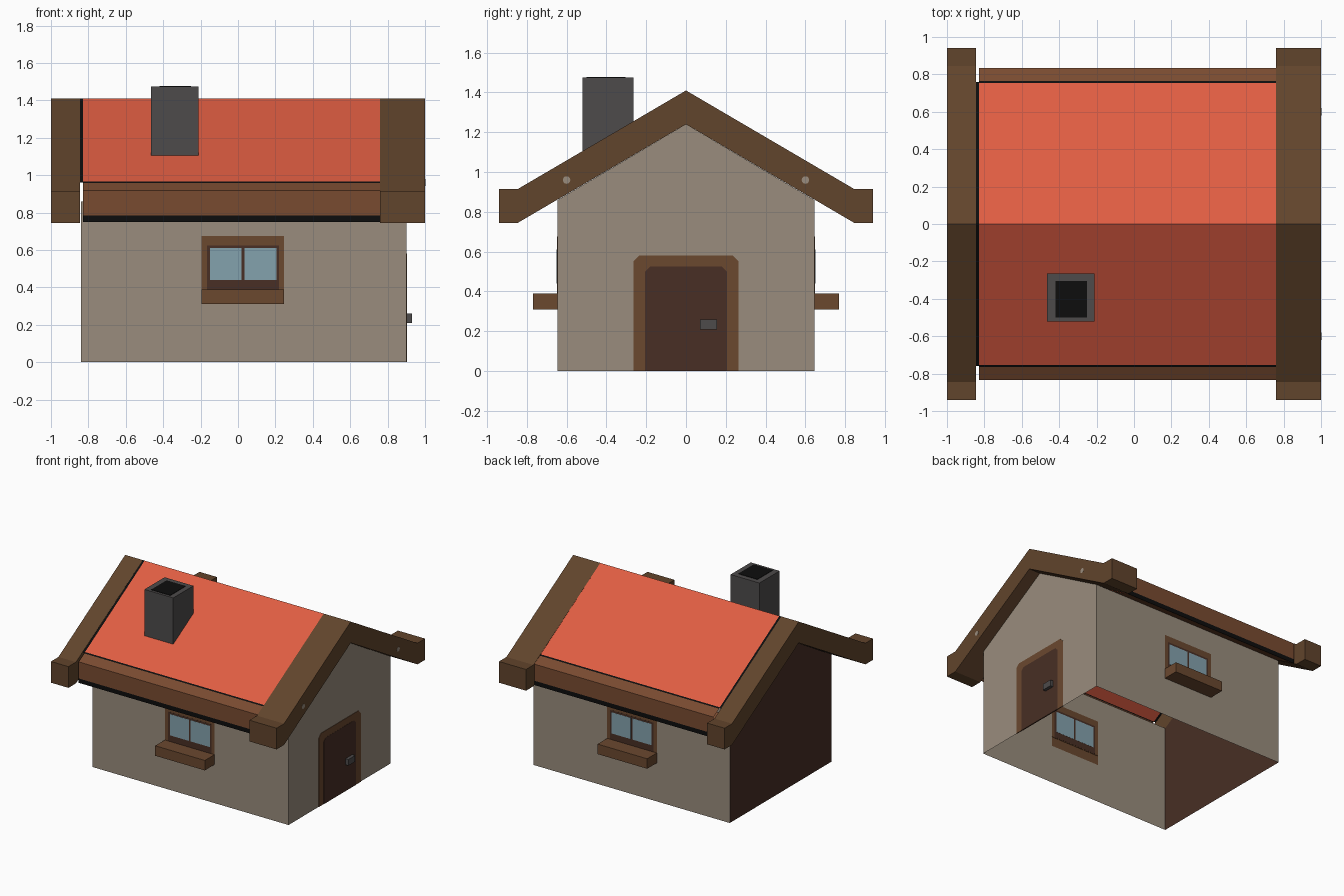
import bpy, math

if "Cube" in bpy.data.objects:
    bpy.data.objects.remove(bpy.data.objects["Cube"])

def mat(name, r, g, b):
    m = bpy.data.materials.new(name)
    m.diffuse_color = (r, g, b, 1)
    m.use_nodes = True
    m.node_tree.nodes["Principled BSDF"].inputs["Base Color"].default_value = m.diffuse_color
    return m

PLASTER = mat("plaster", .32, .265, .205)
RED = mat("red_roof", .74, .11, .055)
TIMBER = mat("timber", .12, .058, .025)
EAVE = mat("eave_wood", .19, .07, .03)
DARK = mat("dark_wood", .065, .028, .018)
FRAME = mat("frame_wood", .145, .065, .028)
GLASS = mat("glass", .23, .36, .42)
STONE = mat("chimney_grey", .075, .07, .07)
BLACK = mat("soot_black", .004, .004, .004)

def make(name, verts, faces, *mats):
    me = bpy.data.meshes.new(name)
    me.from_pydata(verts, [], faces)
    for m in mats:
        me.materials.append(m)
    ob = bpy.data.objects.new(name, me)
    bpy.context.collection.objects.link(ob)
    return ob

def prism(name, profile, x0, x1, *mats, skip=(), caps=True):
    """Extrude a counter-clockwise (y, z) profile along x; skip = open sides."""
    n = len(profile)
    verts = [(x, y, z) for x in (x0, x1) for y, z in profile]
    faces = [(i, (i + 1) % n, (i + 1) % n + n, i + n) for i in range(n) if i not in skip]
    if caps:
        faces += [tuple(range(n, 2 * n)), tuple(reversed(range(n)))]
    return make(name, verts, faces, *mats)

def box(name, x, y, z, m):
    y0, y1 = sorted(y)
    return prism(name, [(y0, z[0]), (y1, z[0]), (y1, z[1]), (y0, z[1])], x[0], x[1], m)

# walls: open shell without floor or ceiling, dark rear gable
walls = prism("walls", [(-.645, 0), (.645, 0), (.645, .86), (0, 1.24), (-.645, .86)],
              -.84, .90, PLASTER, DARK, skip=(0, 2, 3))
for p in walls.data.polygons:
    if p.normal.x < -.9:
        p.material_index = 1

# roof sheet with a dark joint along the left end
ridge = [(.76, .962), (0, 1.41), (-.76, .962)]
prism("roof", ridge, -.828, .76, RED, skip=(2,), caps=False)
prism("roof_joint", ridge, -.845, -.828, BLACK, skip=(2,), caps=False)

# bent gable beams at both ends
half = [(.845, .745), (.94, .745), (.94, .915), (.845, .915)]
beam = [(0, 1.24)] + half + [(0, 1.41)] + [(-y, z) for y, z in reversed(half)]
for side, x0, x1 in (("left", -1, -.845), ("right", .76, 1)):
    prism("gable_beam_" + side, beam, x0, x1, TIMBER)

# eave beams with a dark lower edge
for s, side in ((-1, "front"), (1, "back")):
    pts = [(.645, .86), (.835, .75), (.835, .785), (.835, .918), (.765, .959), (.755, .966)]
    if s < 0:
        pts = [(-y, z) for y, z in reversed(pts)]
    ob = prism("eave_" + side, pts, -.828, .76, EAVE, BLACK, skip=(5,), caps=False)
    for p in ob.data.polygons:
        if p.center.z < .78 or (p.center.z > .96):
            p.material_index = 1

# windows on both long walls, as thin plates through the wall sheet
for s, side in ((-1, "front"), (1, "back")):
    def plate(name, x, z, t, m):
        box(name + "_" + side, x, (s * .645 - t, s * .645 + t), z, m)
    plate("window_frame", (-.195, .245), (.385, .675), .003, FRAME)
    plate("window_inner_frame", (-.165, .22), (.39, .625), .0038, DARK)
    plate("window_pane_left", (-.15, .02), (.44, .61), .0047, GLASS)
    plate("window_pane_right", (.035, .205), (.44, .61), .0047, GLASS)
    box("window_sill_" + side, (-.195, .245), (s * .645, s * .77), (.31, .39), FRAME)

# door in the right gable
prism("door_frame", [(-.265, 0), (.265, 0), (.265, .55), (.235, .58), (-.235, .58), (-.265, .55)],
      .897, .9035, FRAME)
prism("door", [(-.205, 0), (.205, 0), (.205, .5), (.18, .525), (-.18, .525), (-.205, .5)],
      .8955, .9048, DARK)
box("door_handle", (.90, .93), (.07, .155), (.21, .26), STONE)

# pegs on the gable beam faces
for s in (-1, 1):
    ring = [(s * .6 + .019 * math.cos(a * math.pi / 6), .96 + .019 * math.sin(a * math.pi / 6))
            for a in range(12)]
    prism("peg", ring, .997, 1.0015, PLASTER)

# chimney sitting on the front slope, dark flue on top
prism("chimney", [(-.52, 1.104), (-.265, 1.254), (-.265, 1.475), (-.52, 1.475)],
      -.465, -.21, STONE, skip=(0,))
box("chimney_flue", (-.42, -.25), (-.50, -.305), (1.47, 1.478), BLACK)
